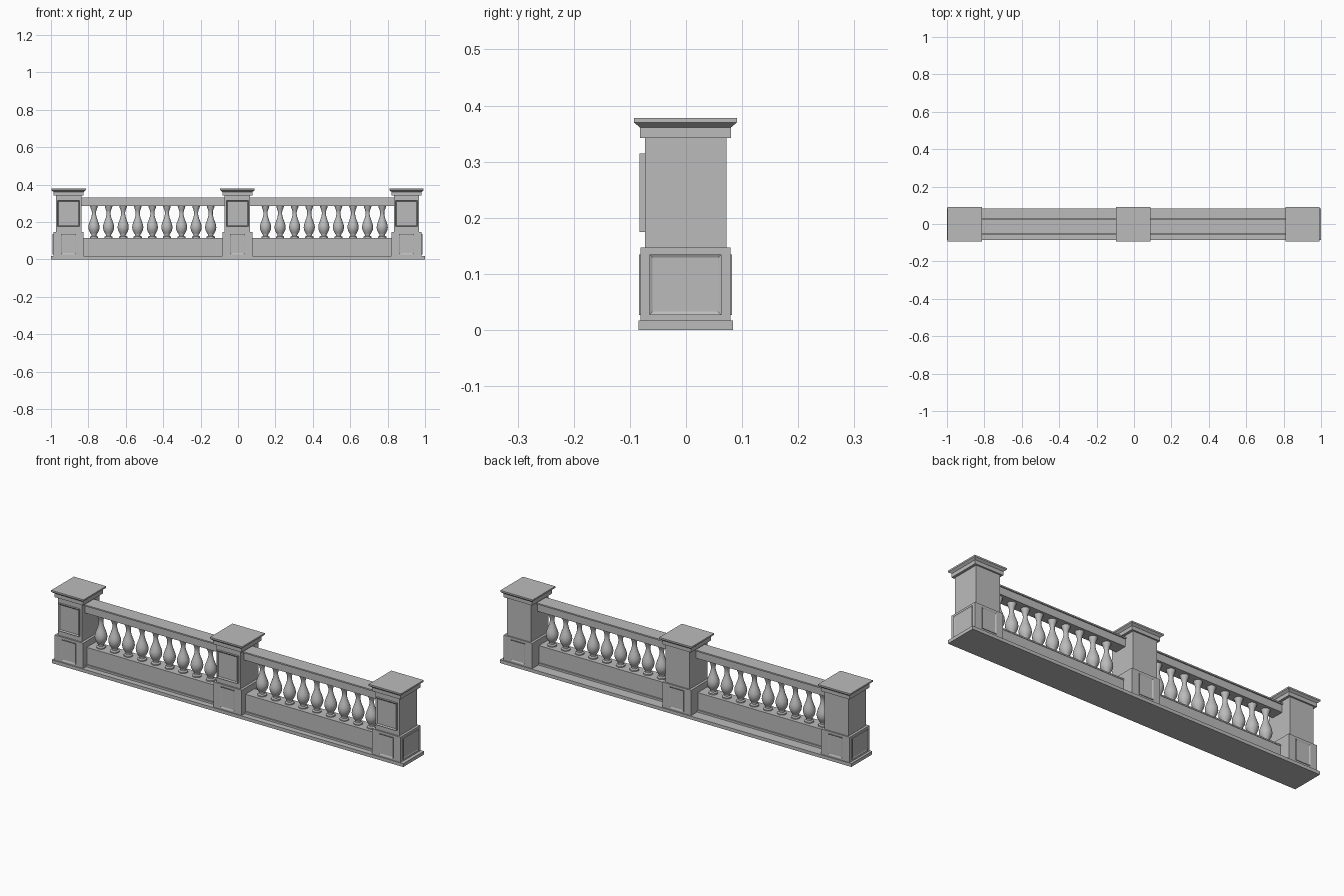
import bpy, bmesh, math
from mathutils import Matrix, Vector

if "Cube" in bpy.data.objects:
    bpy.data.objects.remove(bpy.data.objects["Cube"], do_unlink=True)

stone = bpy.data.materials.new("grey_stone")
stone.use_nodes = True
grey = (0.5, 0.5, 0.5, 1)
stone.diffuse_color = grey
stone.node_tree.nodes["Principled BSDF"].inputs["Base Color"].default_value = grey


def finish(bm, name):
    mesh = bpy.data.meshes.new(name)
    bmesh.ops.recalc_face_normals(bm, faces=bm.faces)
    bm.to_mesh(mesh)
    bm.free()
    mesh.materials.append(stone)
    obj = bpy.data.objects.new(name, mesh)
    bpy.context.collection.objects.link(obj)
    return obj


def add_box(bm, x, y, z):
    """Box from (min, max) pairs."""
    lo, hi = Vector((x[0], y[0], z[0])), Vector((x[1], y[1], z[1]))
    mat = Matrix.Translation((lo + hi) / 2) @ Matrix.Diagonal((*(hi - lo), 1))
    return bmesh.ops.create_cube(bm, size=1, matrix=mat)["verts"]


def box(name, x, y, z):
    bm = bmesh.new()
    add_box(bm, x, y, z)
    return finish(bm, name)


def panel(name, x, y, z, outward, rim, depth):
    """Raised frame whose outward face is sunk inside a rim."""
    bm = bmesh.new()
    add_box(bm, x, y, z)
    bm.normal_update()
    out = Vector(outward)
    face = max(bm.faces, key=lambda f: f.normal.dot(out))
    bmesh.ops.inset_region(bm, faces=[face], thickness=rim)
    bmesh.ops.translate(bm, verts=face.verts, vec=-out * depth)
    return finish(bm, name)


def around(c, half):
    return (c - half, c + half)


# Continuous plinth
box("plinth", (-1, 1), (-0.085, 0.084), (0, 0.017))

# Three piers
PIERS = {"right": -0.906, "middle": -0.003, "left": 0.901}
for side, cx in PIERS.items():
    box(side + "_pedestal", around(cx, 0.081), (-0.081, 0.079), (0.017, 0.147))
    box(side + "_shaft", around(cx, 0.068), (-0.073, 0.072), (0.147, 0.345))
    panel(side + "_shaft_panel", around(cx, 0.059), (-0.083, -0.073),
          (0.175, 0.315), (0, -1, 0), 0.009, 0.005)
    for name, y, d in (("front", (-0.084, -0.081), -1), ("back", (0.079, 0.082), 1)):
        panel(f"{side}_{name}_pedestal_panel", around(cx, 0.041), y,
              (0.027, 0.135), (0, d, 0), 0.008, 0.003)
    if side != "middle":
        d = 1 if side == "left" else -1
        x = sorted((cx + d * 0.081, cx + d * 0.085))
        panel(side + "_end_pedestal_panel", x, (-0.065, 0.063),
              (0.027, 0.135), (d, 0, 0), 0.008, 0.003)
    # Cap: neck block flaring out to a thin slab
    bm = bmesh.new()
    add_box(bm, around(cx, 0.081), (-0.082, 0.08), (0.342, 0.361))
    bm.normal_update()
    top = max(bm.faces, key=lambda f: f.normal.z)
    for rise, grow in ((0.009, 0.011), (0.008, 0)):
        top = bmesh.ops.extrude_discrete_faces(bm, faces=[top])["faces"][0]
        c = top.calc_center_median()
        for v in top.verts:
            v.co.x += math.copysign(grow, v.co.x - c.x)
            v.co.y += math.copysign(grow, v.co.y - c.y)
            v.co.z += rise
    finish(bm, side + "_cap")

# Baluster outline as (radius, height)
PROFILE = [(0.022, 0.115), (0.022, 0.121), (0.014, 0.125), (0.013, 0.13),
           (0.020, 0.141), (0.027, 0.155), (0.030, 0.17), (0.028, 0.186),
           (0.022, 0.203), (0.015, 0.222), (0.011, 0.24), (0.011, 0.253),
           (0.014, 0.265), (0.019, 0.277), (0.021, 0.287)]
AXIS_Y = -0.0135


def baluster(name, x):
    bm = bmesh.new()
    verts = [bm.verts.new((r, 0, z)) for r, z in PROFILE]
    edges = [bm.edges.new(pair) for pair in zip(verts, verts[1:])]
    bmesh.ops.spin(bm, geom=verts + edges, cent=(0, 0, 0), axis=(0, 0, 1),
                   angle=math.tau, steps=20, use_duplicate=False)
    bmesh.ops.remove_doubles(bm, verts=bm.verts, dist=0.0001)
    obj = finish(bm, name)
    obj.location = (x, AXIS_Y, 0)
    bpy.ops.object.select_all(action="DESELECT")
    obj.select_set(True)
    bpy.context.view_layer.objects.active = obj
    bpy.ops.object.shade_smooth_by_angle(angle=math.radians(45))


# Two bays between the piers: (start, end, first baluster)
BAYS = {"right": (-0.85, -0.06, -0.77), "left": (0.05, 0.845, 0.147)}
for side, (x0, x1, first) in BAYS.items():
    span = (x0, x1)
    box(side + "_wall_base", span, around(AXIS_Y, 0.043), (0.017, 0.027))
    box(side + "_low_wall", span, around(AXIS_Y, 0.036), (0.027, 0.108))
    box(side + "_wall_coping", span, around(AXIS_Y, 0.038), (0.108, 0.115))
    box(side + "_rail", span, around(AXIS_Y, 0.032), (0.286, 0.324))
    box(side + "_rail_top", span, around(AXIS_Y, 0.038), (0.324, 0.331))
    for i in range(9):
        baluster(f"{side}_baluster_{i + 1}", first + i * 0.078)
